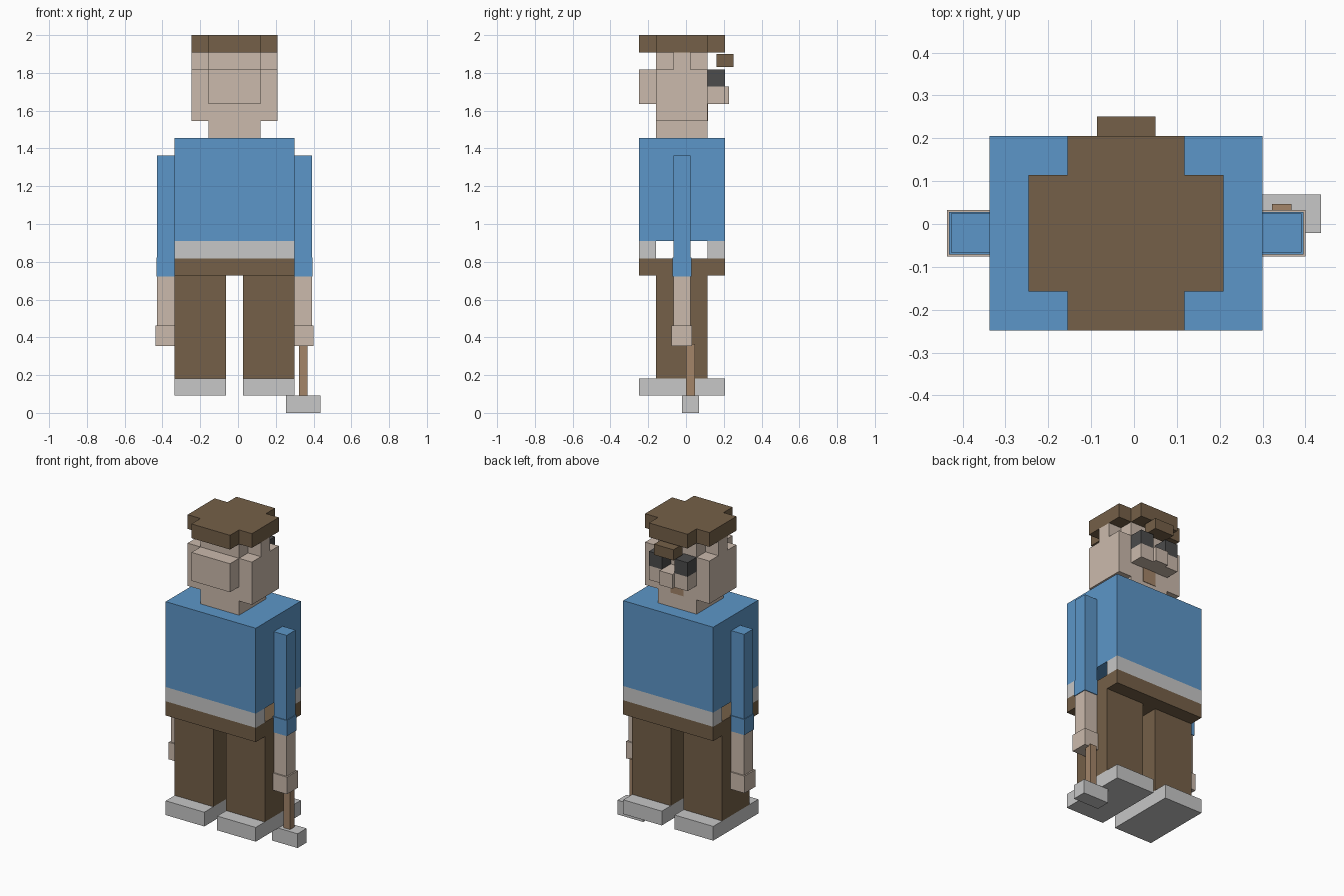
import bpy
import bmesh
from mathutils import Vector

cube = bpy.data.objects.get("Cube")
if cube:
    bpy.data.objects.remove(cube, do_unlink=True)

# The figure is built on a block grid, 22 blocks tall
UNIT = 2 / 22
ORIGIN = Vector((-0.0185, -0.0215, 0))


def material(name, rgb):
    def linear(c):
        c /= 255
        return c / 12.92 if c <= 0.04045 else ((c + 0.055) / 1.055) ** 2.4
    colour = (*[linear(c) for c in rgb], 1)
    mat = bpy.data.materials.new(name)
    mat.use_nodes = True
    mat.diffuse_color = colour
    shader = mat.node_tree.nodes["Principled BSDF"]
    shader.inputs["Base Color"].default_value = colour
    shader.inputs["Roughness"].default_value = 0.9
    return mat


blue = material("shirt blue", (92, 150, 200))
skin = material("skin", (203, 186, 172))
brown = material("dark brown", (117, 96, 72))
grey = material("light grey", (199, 199, 199))
dark = material("eye dark", (76, 76, 76))
tan = material("wood tan", (163, 133, 105))


def finish(name, mat, bm):
    mesh = bpy.data.meshes.new(name)
    bmesh.ops.recalc_face_normals(bm, faces=bm.faces)
    bm.to_mesh(mesh)
    bm.free()
    mesh.materials.append(mat)
    obj = bpy.data.objects.new(name, mesh)
    bpy.context.collection.objects.link(obj)
    return obj


def box(name, mat, x, y, z, grow=0):
    """Box spanning the given block ranges, optionally swollen on all sides."""
    low = Vector((x[0], y[0], z[0])) - Vector((grow,) * 3)
    high = Vector((x[1], y[1], z[1])) + Vector((grow,) * 3)
    bm = bmesh.new()
    bmesh.ops.create_cube(bm, size=1)
    for v in bm.verts:
        block = (low + high) / 2 + v.co * (high - low)
        v.co = block * UNIT + ORIGIN
    return finish(name, mat, bm)


def pair(name, mat, x, y, z, grow=0):
    """Matching boxes on both sides of the body."""
    box("left_" + name, mat, x, y, z, grow)
    box("right_" + name, mat, (-x[1], -x[0]), y, z, grow)


def prism(name, mat, outline, axis, start, depth):
    """Extrude a closed outline along an axis; outline fills the other two."""
    bm = bmesh.new()
    verts = []
    for a, b in outline:
        p = [a, b]
        p.insert(axis, start)
        verts.append(bm.verts.new(Vector(p) * UNIT + ORIGIN))
    face = bm.faces.new(verts)
    out = bmesh.ops.extrude_face_region(bm, geom=[face])
    move = Vector((0, 0, 0))
    move[axis] = depth * UNIT
    bmesh.ops.translate(bm, vec=move,
                        verts=[g for g in out["geom"] if isinstance(g, bmesh.types.BMVert)])
    return finish(name, mat, bm)


wide = (-3.5, 3.5)
deep = (-2.5, 2.5)
core = (-1.5, 1.5)
slim = (-0.5, 0.5)

# Body: torso, open-sided hem and belt
box("torso", blue, wide, deep, (10, 16))
box("front_hem", grey, wide, (-2.5, -1.5), (9, 10))
box("back_hem", grey, wide, (1.5, 2.5), (9, 10))
box("belt", brown, wide, deep, (8, 9))

# Legs and shoes
pair("leg", brown, (0.5, 3.5), core, (2, 8))
pair("shoe", grey, (0.5, 3.5), deep, (1, 2))

# Arms
arm = (3.5, 4.5)
pair("sleeve", blue, arm, slim, (8, 15))
pair("cuff", blue, arm, slim, (8, 9), 0.05)
pair("forearm", skin, arm, slim, (4, 8))
pair("hand", skin, arm, slim, (4, 5), 0.1)

# Hammer hanging from the left hand
box("hammer_handle", tan, (3.75, 4.25), (0.25, 0.75), (1, 4))
box("hammer_head", grey, (3, 5), (0, 1), (0, 1))

# Head: core, stepped side slabs and a rear slab
box("head_core", skin, core, core, (16, 21))
side = [(-1.5, 17), (1.5, 17), (1.5, 20), (0.5, 20),
        (0.5, 21), (-0.5, 21), (-0.5, 20), (-1.5, 20)]
prism("left_head_side", skin, side, 0, 1.5, 1)
prism("right_head_side", skin, side, 0, -2.5, 1)
box("head_slab", skin, core, (-2.5, -1.5), (18, 20))

# Face
pair("eye", dark, (0.5, 1.5), (1.5, 2.5), (19, 20))
pair("cheek", skin, (0.5, 1.5), (1.5, 2.5), (18, 19))
box("nose", skin, slim, (1.5, 2.75), (18, 19))
box("mouth", tan, slim, (1.48, 1.53), (17, 18))
box("brow", brown, (-0.75, 0.75), (2, 3), (20.15, 20.9))

# Plus-shaped cap of hair
quarter = [(2.5, 1.5), (1.5, 1.5), (1.5, 2.5)]
plus = []
for sx, sy in ((1, 1), (-1, 1), (-1, -1), (1, -1)):
    corner = quarter if sx * sy > 0 else quarter[::-1]
    plus += [(sx * a, sy * b) for a, b in corner]
prism("hair", brown, plus, 2, 21, 1)
